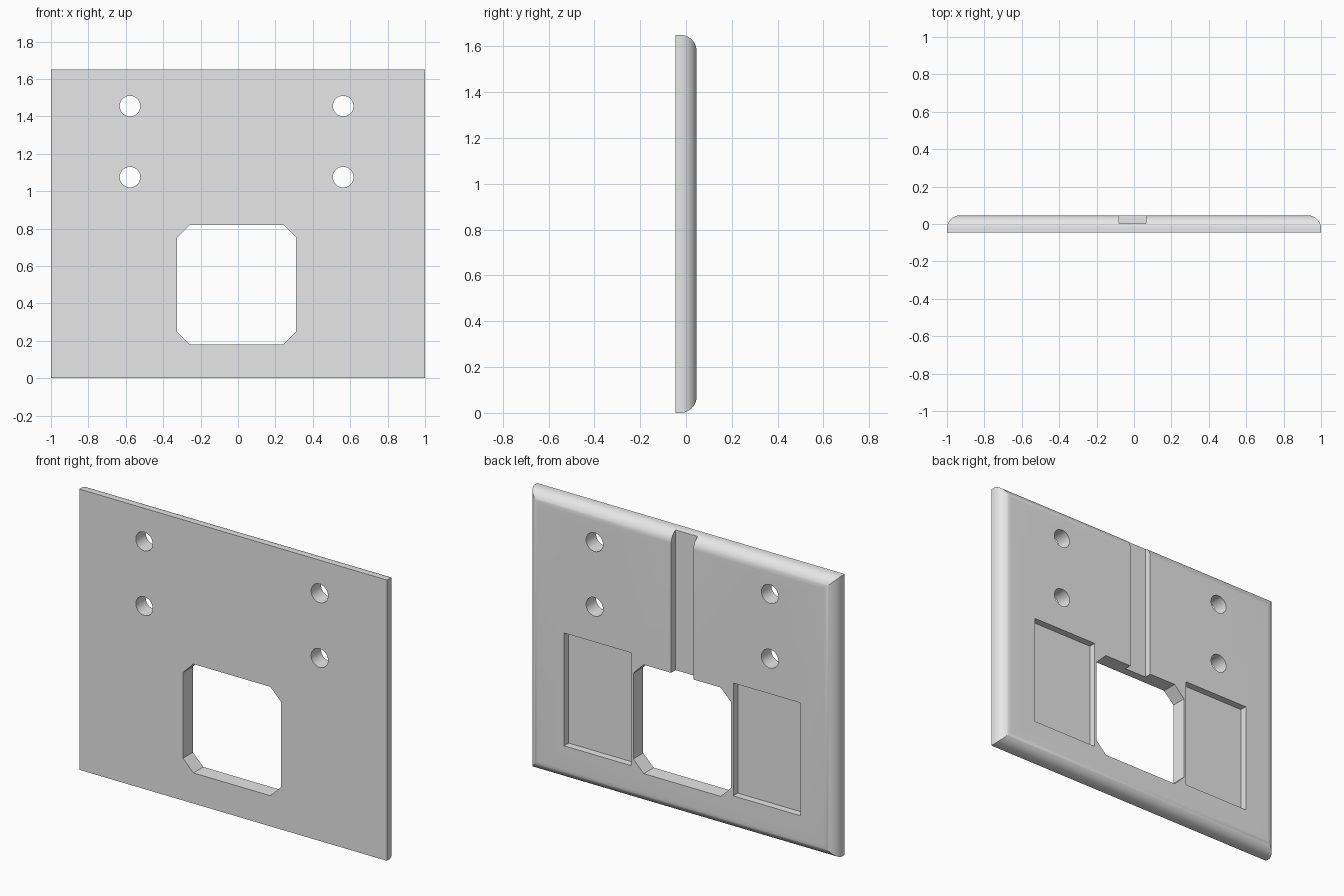
import bpy, bmesh, math

if "Cube" in bpy.data.objects:
    bpy.data.objects.remove(bpy.data.objects["Cube"], do_unlink=True)

HEIGHT, HALF_T, ROUND = 1.65, 0.046, 0.07
FLOOR = 0.004      # depth level of the recesses
OUT = 0.1          # overshoot for cutters
MID = -0.0075      # centre line of the cut-outs

grey = bpy.data.materials.new("plain_grey")
grey.use_nodes = True
grey.diffuse_color = (0.8, 0.8, 0.8, 1)
grey.node_tree.nodes["Principled BSDF"].inputs["Base Color"].default_value = (0.8, 0.8, 0.8, 1)


def loft(name, rings):
    """Skin a stack of equal-sized rings and cap both ends."""
    bm = bmesh.new()
    loops = [[bm.verts.new(p) for p in ring] for ring in rings]
    for a, b in zip(loops, loops[1:]):
        n = len(a)
        for i in range(n):
            bm.faces.new((a[i], a[(i + 1) % n], b[(i + 1) % n], b[i]))
    bm.faces.new(loops[0])
    bm.faces.new(loops[-1])
    bmesh.ops.recalc_face_normals(bm, faces=bm.faces)
    mesh = bpy.data.meshes.new(name)
    bm.to_mesh(mesh)
    bm.free()
    mesh.materials.append(grey)
    obj = bpy.data.objects.new(name, mesh)
    bpy.context.collection.objects.link(obj)
    return obj


def prism(name, outline, y0=-OUT, y1=OUT):
    return loft(name, [[(x, y, z) for x, z in outline] for y in (y0, y1)])


def rect(x0, x1, z0, z1):
    return [(x0, z0), (x1, z0), (x1, z1), (x0, z1)]


def chamfered(x0, x1, z0, z1, c):
    return [(x0 + c, z0), (x1 - c, z0), (x1, z0 + c), (x1, z1 - c),
            (x1 - c, z1), (x0 + c, z1), (x0, z1 - c), (x0, z0 + c)]


def circle(cx, cz, r, n=32):
    return [(cx + r * math.cos(math.tau * i / n), cz + r * math.sin(math.tau * i / n))
            for i in range(n)]


# Plate with a flat front and rounded, mitred back edges
steps = 16
profile = [(0, -HALF_T)]
for i in range(steps + 1):
    a = math.pi / 2 * i / steps
    profile.append((ROUND * (1 - math.cos(a)), HALF_T - ROUND * (1 - math.sin(a))))
plate = loft("back_plate", [[(x, y, z) for x, z in rect(d - 1, 1 - d, d, HEIGHT - d)]
                            for d, y in profile])

# Window, cable groove, side pockets and screw holes
cutters = [
    prism("window_cutter", chamfered(MID - 0.318, MID + 0.318, 0.18, 0.82, 0.068)),
    prism("groove_cutter", rect(MID - 0.072, MID + 0.072, 0.75, HEIGHT + OUT), FLOOR),
]
for side in (-1, 1):
    x0, x1 = sorted((MID + side * 0.332, MID + side * 0.768))
    cutters.append(prism("pocket_cutter", rect(x0, x1, 0.205, 0.868), FLOOR))
    for z in (1.075, 1.455):
        cutters.append(prism("hole_cutter", circle(MID + side * 0.57, z, 0.055)))

bpy.ops.object.select_all(action='DESELECT')
bpy.context.view_layer.objects.active = plate
plate.select_set(True)
for cutter in cutters:
    cutter.hide_render = True
    mod = plate.modifiers.new("cut", 'BOOLEAN')
    mod.operation = 'DIFFERENCE'
    mod.solver = 'EXACT'
    mod.object = cutter
    bpy.ops.object.modifier_apply(modifier=mod.name)
    bpy.data.objects.remove(cutter, do_unlink=True)

bpy.ops.object.shade_smooth_by_angle(angle=math.radians(20))
